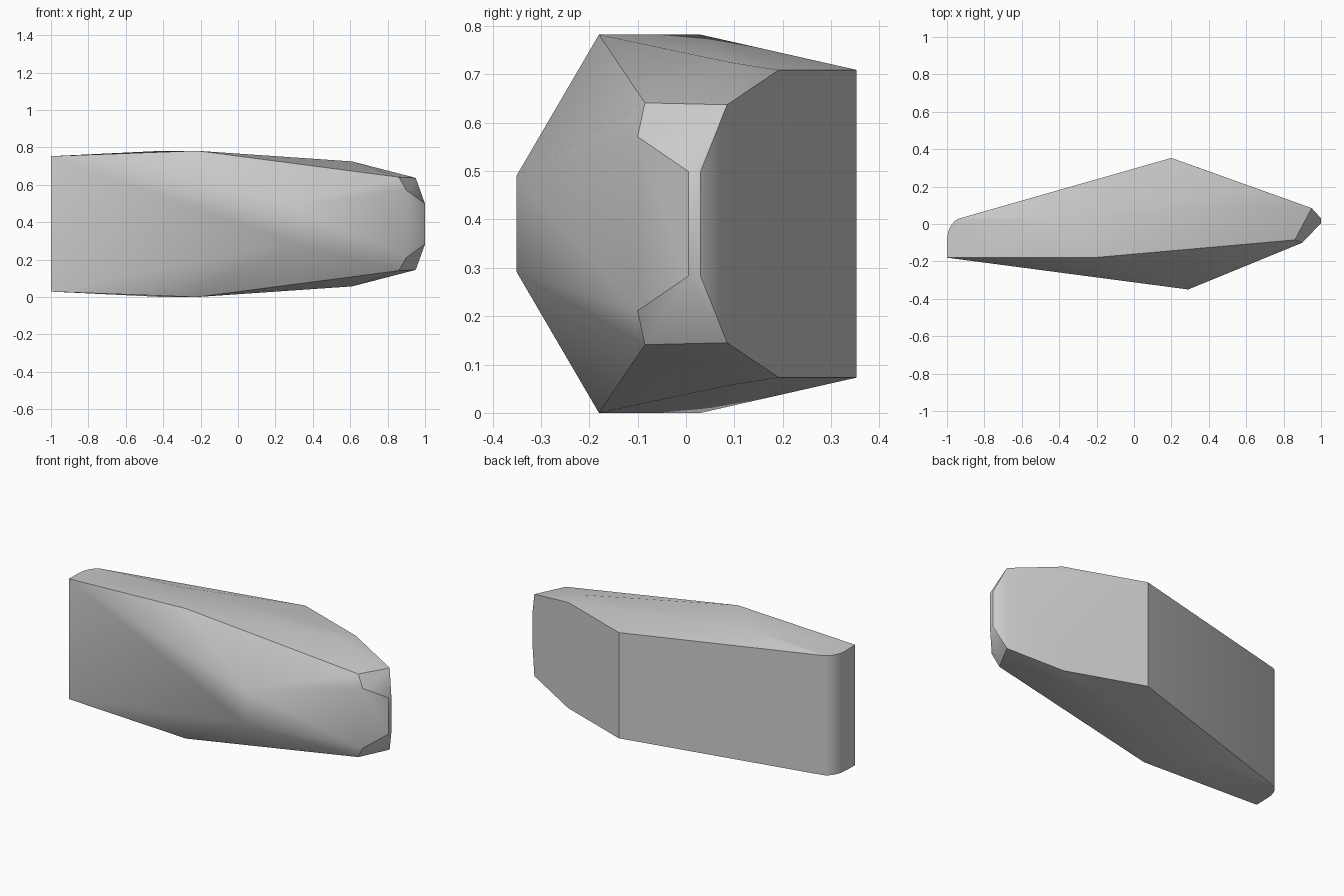
import bpy, bmesh, math

cube = bpy.data.objects.get("Cube")
if cube:
    bpy.data.objects.remove(cube, do_unlink=True)

mat = bpy.data.materials.new("plain_grey")
mat.use_nodes = True
colour = (0.6, 0.6, 0.6, 1)
mat.diffuse_color = colour
mat.node_tree.nodes["Principled BSDF"].inputs["Base Color"].default_value = colour

MID = 0.391  # mirror height

# Corner points of the upper half: x, y, height above the mirror plane
corners = [
    (-1, -0.18, 0.362), (-0.22, -0.18, 0.391), (-0.4, 0.03, 0.391),  # top ridge
    (0.29, -0.35, 0.1),                                              # front point
    (0.2, 0.353, 0.318), (0.65, 0.192, 0.318), (0.61, 0.09, 0.334),  # back edge
    (0.95, 0.085, 0.246), (0.86, -0.085, 0.25), (0.9, -0.1, 0.18),   # tapered tip
    (1, 0.005, 0.108), (1, 0.03, 0.108),
]
# Rounded corner at the wide end
for i in range(7):
    a = math.radians(15 * i)
    corners.append((-0.915 - 0.085 * math.cos(a), -0.09 + 0.123 * math.sin(a), 0.36))

# Faceted block, mirrored about its middle height
bm = bmesh.new()
for x, y, h in corners:
    for side in (1, -1):
        bm.verts.new((x, y, MID + side * h))
hull = bmesh.ops.convex_hull(bm, input=bm.verts[:])
loose = {v for v in hull["geom_interior"] + hull["geom_unused"]
         if isinstance(v, bmesh.types.BMVert)}
bmesh.ops.delete(bm, geom=list(loose), context='VERTS')
bmesh.ops.dissolve_limit(bm, angle_limit=math.radians(1),
                         verts=bm.verts[:], edges=bm.edges[:])
bmesh.ops.recalc_face_normals(bm, faces=bm.faces[:])

mesh = bpy.data.meshes.new("faceted_block")
bm.to_mesh(mesh)
bm.free()
mesh.materials.append(mat)
block = bpy.data.objects.new("faceted_block", mesh)
bpy.context.collection.objects.link(block)

# Soft shading across the shallow facets only
bpy.ops.object.select_all(action='DESELECT')
block.select_set(True)
bpy.context.view_layer.objects.active = block
bpy.ops.object.shade_smooth_by_angle(angle=math.radians(30))
